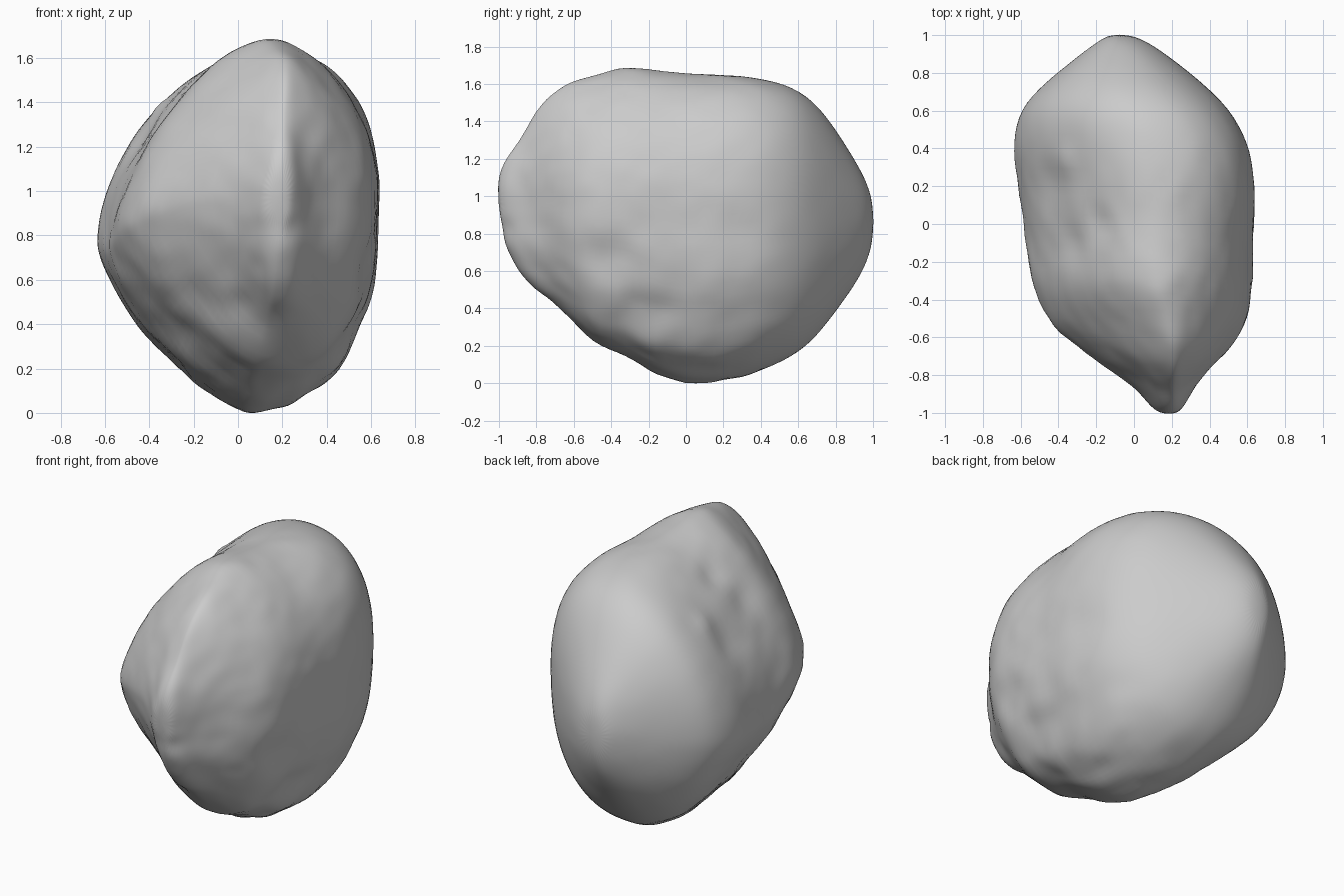
import bpy
import bmesh
from math import cos, sin, pi, exp
from mathutils import Vector, noise

cube = bpy.data.objects.get("Cube")
if cube:
    bpy.data.objects.remove(cube, do_unlink=True)

# Sections along the boulder: y, x min, x max, z min, z max, x of the crest
SECTIONS = [
    (-1.005, .14, .23, .86, 1.08, .19),
    (-.96, .08, .27, .71, 1.21, .20),
    (-.88, .01, .315, .575, 1.33, .20),
    (-.78, -.11, .39, .48, 1.50, .21),
    (-.65, -.31, .515, .38, 1.61, .21),
    (-.5, -.48, .615, .20, 1.64, .18),
    (-.32, -.545, .625, .15, 1.71, .13),
    (-.17, -.57, .635, .03, 1.68, .12),
    (.05, -.60, .64, -.005, 1.66, .11),
    (.25, -.63, .64, .02, 1.655, .10),
    (.43, -.645, .61, .075, 1.63, .08),
    (.61, -.61, .51, .16, 1.575, .04),
    (.75, -.47, .36, .31, 1.44, -.02),
    (.87, -.32, .21, .48, 1.25, -.05),
    (.96, -.20, .08, .62, 1.10, -.07),
    (1.003, -.13, -.02, .77, .96, -.08),
]
STEPS = 9


def blend(a, b, t):
    return a + (b - a) * max(0, min(1, t))


def ring(y, x0, x1, z0, z1, crest):
    """Closed outline made of four superellipse quarters."""
    size = min(1, (z1 - z0) / 1.5)
    right_z = z0 + (z1 - z0) * blend(.5, .58, size * 2 - 1)
    left_z = z0 + (z1 - z0) * blend(.5, .45, size * 2 - 1)
    base = blend(.19, .04, y + 1) if y < 0 else blend(.04, -.08, y)
    right, top = Vector((x1, 0, right_z)), Vector((crest, 0, z1))
    left, bottom = Vector((x0, 0, left_z)), Vector((base, 0, z0))
    # Angular in the middle, rounder towards both tips
    tip = max((y - .3) / .5, (-.8 - y) / .2)
    far_tip = max((y - .65) / .3, (-.8 - y) / .2)
    upper_right = blend(1.6, 2.35, (y + .4) / .6)
    upper_left = blend(1.4, 1.6, (y + .5) / .5)
    quarters = [
        (right, top, True, blend(upper_right, 2.05, far_tip)),
        (top, left, False, blend(upper_left, 2, tip)),
        (left, bottom, True, blend(1.32, 2, tip)),
        (bottom, right, False, blend(2.4, 2, far_tip)),
    ]
    points = []
    for start, end, side_first, power in quarters:
        side, pole = (start, end) if side_first else (end, start)
        for i in range(STEPS):
            a = i / STEPS * pi / 2
            a = a if side_first else pi / 2 - a
            u, v = cos(a) ** (2 / power), sin(a) ** (2 / power)
            points.append((pole.x + (side.x - pole.x) * u, y,
                           side.z + (pole.z - side.z) * v))
    return points


# Loft the sections into a closed body
bm = bmesh.new()
rings = [[bm.verts.new(p) for p in ring(*s)] for s in SECTIONS]
for a, b in zip(rings, rings[1:]):
    for i in range(len(a)):
        j = (i + 1) % len(a)
        bm.faces.new((a[i], a[j], b[j], b[i]))
bm.faces.new(rings[0])
bm.faces.new(rings[-1])
bmesh.ops.recalc_face_normals(bm, faces=bm.faces)
mesh = bpy.data.meshes.new("boulder")
bm.to_mesh(mesh)
bm.free()
boulder = bpy.data.objects.new("boulder", mesh)
bpy.context.collection.objects.link(boulder)
bpy.context.view_layer.objects.active = boulder
boulder.select_set(True)

rounding = boulder.modifiers.new("rounding", "SUBSURF")
rounding.levels = rounding.render_levels = 2
bpy.ops.object.modifier_apply(modifier=rounding.name)

# Worn hollows (positive) and knobs (negative): centre, radius, depth
DENTS = [
    ((.58, -.42, .68), .12, .025),
    ((.55, -.45, .85), .10, -.01),
    ((.5, -.2, .40), .12, .025),
    ((.45, -.2, .22), .12, -.02),
    ((.62, .3, .8), .12, .012),
    ((-.18, 0, 1.5), .08, .02),
    ((-.34, -.1, 1.35), .09, .015),
    ((-.36, .33, 1.38), .06, -.015),
    ((-.45, .2, 1.25), .10, .02),
    ((-.25, -.6, .52), .14, .025),
    ((.05, -.65, .45), .12, .02),
    ((.22, -.95, .84), .06, .012),
]
mesh = boulder.data
offsets = []
for v in mesh.vertices:
    worn = blend(1, .15, (v.co.y - .1) / .5) * blend(1.2, .6, v.co.z)
    push = worn * (.014 * noise.noise(v.co * 4) + .008 * noise.noise(v.co * 9))
    for centre, radius, depth in DENTS:
        gap = (v.co - Vector(centre)).length / radius
        push -= depth * exp(-gap * gap)
    offsets.append(v.normal * push)
for v, offset in zip(mesh.vertices, offsets):
    v.co += offset

# Rest it on the ground
lowest = min(v.co.z for v in mesh.vertices)
for v in mesh.vertices:
    v.co.z -= lowest

# Plain stone colour
stone = bpy.data.materials.new("grey stone")
stone.use_nodes = True
colour = (.6, .6, .6, 1)
stone.diffuse_color = colour
stone.node_tree.nodes["Principled BSDF"].inputs["Base Color"].default_value = colour
mesh.materials.append(stone)
bpy.ops.object.shade_smooth()
